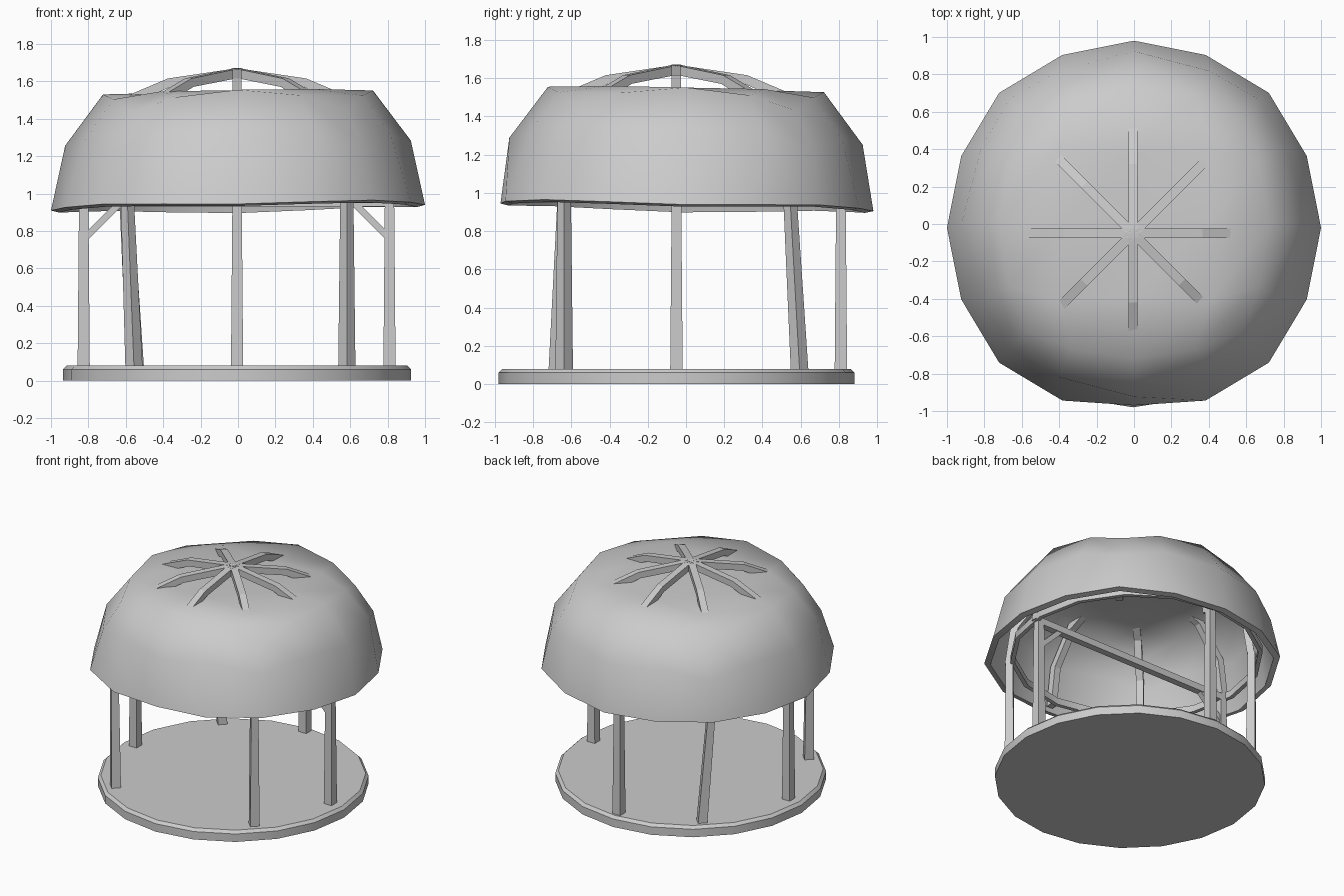
import bpy
import bmesh
from math import pi, tan, cos, atan2, radians
from mathutils import Vector, Matrix

if "Cube" in bpy.data.objects:
    bpy.data.objects.remove(bpy.data.objects["Cube"])

grey = bpy.data.materials.new("plain_grey")
grey.use_nodes = True
grey.diffuse_color = (0.6, 0.6, 0.6, 1)
grey.node_tree.nodes["Principled BSDF"].inputs["Base Color"].default_value = (0.6, 0.6, 0.6, 1)

CENTRE = Vector((-0.005, -0.05, 0))
FLOOR, EAVE = 0.08, 0.97


def finish(name, bm, smooth=None):
    """Turn a bmesh into an object, smooth below the given angle."""
    bmesh.ops.recalc_face_normals(bm, faces=bm.faces)
    mesh = bpy.data.meshes.new(name)
    bm.to_mesh(mesh)
    bm.free()
    mesh.materials.append(grey)
    if smooth:
        mesh.shade_smooth()
        mesh.set_sharp_from_angle(angle=radians(smooth))
    ob = bpy.data.objects.new(name, mesh)
    bpy.context.collection.objects.link(ob)
    return ob


def lofted(name, rings, smooth=None, closed=False):
    """Skin a list of point rings; cap the ends or join them in a loop."""
    bm = bmesh.new()
    loops = [[bm.verts.new(p) for p in ring] for ring in rings]
    n = len(loops[0])
    pairs = list(zip(loops, loops[1:]))
    if closed:
        pairs.append((loops[-1], loops[0]))
    for a, b in pairs:
        for i in range(n):
            j = (i + 1) % n
            bm.faces.new((a[i], a[j], b[j], b[i]))
    if not closed:
        bm.faces.new(loops[0])
        bm.faces.new(loops[-1])
    return finish(name, bm, smooth)


def circle(radius, z, sides, centre=CENTRE):
    return [centre + Matrix.Rotation(2 * pi * i / sides, 3, 'Z') @ Vector((radius, 0, z))
            for i in range(sides)]


def square(centre, size, turn):
    spin = Matrix.Rotation(turn, 3, 'Z')
    h = size / 2
    return [centre + spin @ Vector((x, y, 0)) for x, y in ((-h, -h), (h, -h), (h, h), (-h, h))]


def strip(name, outline, width, turn):
    """Extrude a radius/height outline sideways and turn it about the centre."""
    spin = Matrix.Rotation(turn, 3, 'Z')
    return lofted(name, [[CENTRE + spin @ Vector((r, side * width / 2, z)) for r, z in outline]
                         for side in (-1, 1)])


# Round floor with a chamfered top edge
lofted("floor", [circle(0.93, 0, 20), circle(0.93, 0.06, 20), circle(0.91, FLOOR, 20)], 25)

# Tapered posts as (angle, radius, sideways lean of the foot):
# the front is open and one back corner is missing
posts = {"right_post": (180, 0.82, 0), "left_post": (0, 0.815, 0), "back_post": (90, 0.86, 0),
         "front_right_post": (225, 0.83, 0.05), "front_left_post": (315, 0.83, 0),
         "back_right_post": (135, 0.84, -0.07)}
for name, (degrees, radius, lean) in posts.items():
    turn = radians(degrees)
    spin = Matrix.Rotation(turn, 3, 'Z')
    foot = CENTRE + spin @ Vector((radius, lean, FLOOR))
    head = CENTRE + spin @ Vector((radius, 0, EAVE))
    lofted(name, [square(foot, 0.065, turn), square(head, 0.05, turn)])

# Ring beam tucked inside the eave
ring_centre = Vector((-0.01, 0.015, 0))
lofted("ring_beam", [circle(r, z, 16, ring_centre) for r, z in
                     ((0.87, 0.95), (0.84, 0.95), (0.84, 1.0), (0.87, 1.0))], 30, closed=True)

# Cross beam between the side posts, with diagonal braces
strip("cross_beam", [(-0.83, 0.93), (0.83, 0.93), (0.83, 0.98), (-0.83, 0.98)], 0.05, 0)
for name, turn in (("left_brace", 0), ("right_brace", pi)):
    strip(name, [(0.81, 0.74), (0.81, 0.79), (0.65, 0.95), (0.60, 0.95)], 0.04, turn)

# Bent ribs under the dome that break through its flattened top
upper = [(0, 1.67), (0.37, 1.615), (0.63, 1.505), (0.82, 1.25), (0.86, 0.96)]
lower = [(0.81, 0.96), (0.77, 1.235), (0.605, 1.46), (0.355, 1.57), (0, 1.62)]
for i in range(8):
    strip(f"rib_{i + 1}", upper + lower, 0.05, i * pi / 4)

# Dome: rounded grid cube, cut at the middle, flattened on top, slightly tilted
bm = bmesh.new()
bmesh.ops.create_cube(bm, size=2)
bmesh.ops.subdivide_edges(bm, edges=bm.edges[:], cuts=3, use_grid_fill=True)
bmesh.ops.delete(bm, geom=[v for v in bm.verts if v.co.z < -0.1], context='VERTS')
for v in bm.verts:
    on_axis_plane = min(abs(c) for c in v.co) < 0.1
    p = Vector([tan(c * pi / 4) for c in v.co] if on_axis_plane else v.co).normalized()
    x, y = p.x, p.y
    z = 0.95 + 0.835 * min(p.z, 0.712)
    if on_axis_plane and sum(abs(c) for c in v.co) > 1.9:
        # Fuller shoulders along the cube's edges
        x, y = x * 1.02, y * 1.02
    if p.z < 0.01:
        # Wavy eave, pulled in at the front
        z -= 0.018 + 0.008 * cos(4 * atan2(p.y, p.x))
        y = max(y - 0.02, -0.97)
    v.co = (x, y, z + 0.015 * p.x - 0.02 * p.y)
dome = finish("dome_roof", bm, 60)
shell = dome.modifiers.new("shell", 'SOLIDIFY')
shell.thickness = 0.045
shell.offset = -1
bpy.context.view_layer.objects.active = dome
bpy.ops.object.modifier_apply(modifier=shell.name)
dome.data.set_sharp_from_angle(angle=radians(60))
